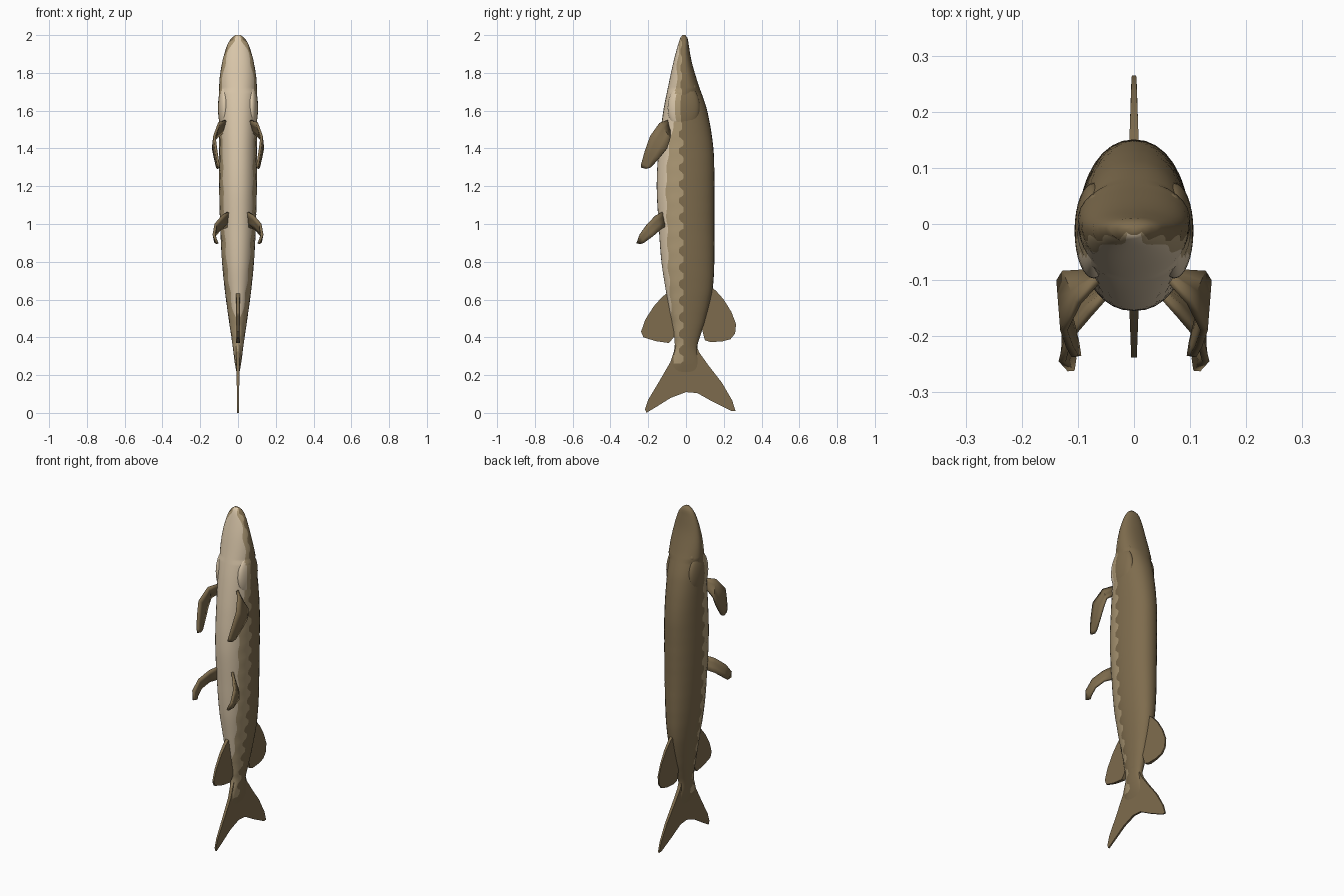
import bpy
import bmesh
import math
from mathutils import Vector

default_cube = bpy.data.objects.get("Cube")
if default_cube:
    bpy.data.objects.remove(default_cube, do_unlink=True)


def make_material(name, colour):
    material = bpy.data.materials.new(name)
    material.use_nodes = True
    rgba = (*colour, 1)
    material.diffuse_color = rgba
    material.node_tree.nodes["Principled BSDF"].inputs["Base Color"].default_value = rgba
    return material


CREAM, TAN, BROWN = range(3)
palette = [
    make_material("belly cream", (0.71, 0.58, 0.41)),
    make_material("flank tan", (0.42, 0.32, 0.18)),
    make_material("olive brown", (0.21, 0.15, 0.075)),
]


def finish(name, bm, materials, smooth_angle=40):
    """Turn a bmesh into a shaded object with outward normals."""
    bmesh.ops.recalc_face_normals(bm, faces=bm.faces)
    mesh = bpy.data.meshes.new(name)
    bm.to_mesh(mesh)
    bm.free()
    for material in materials:
        mesh.materials.append(material)
    obj = bpy.data.objects.new(name, mesh)
    bpy.context.collection.objects.link(obj)
    bpy.ops.object.select_all(action='DESELECT')
    obj.select_set(True)
    bpy.context.view_layer.objects.active = obj
    bpy.ops.object.shade_smooth_by_angle(angle=math.radians(smooth_angle))
    return obj


# Body stations: height, belly y, back y, half width, cream edge y
stations = [
    (0.2, -.08, .08, .005, -.08),
    (0.27, -.078, .07, .018, -.078),
    (0.35, -.06, .06, .028, -.06),
    (0.42, -.065, .08, .038, -.062),
    (0.5, -.08, .105, .05, -.075),
    (0.65, -.107, .14, .07, -.085),
    (0.8, -.13, .15, .085, -.095),
    (1.0, -.145, .15, .095, -.1),
    (1.2, -.155, .15, .1, -.105),
    (1.4, -.145, .145, .1, -.09),
    (1.6, -.12, .112, .1, -.055),
    (1.75, -.09, .062, .099, -.05),
    (1.86, -.066, .03, .083, -.045),
    (1.95, -.042, .014, .056, -.035),
    (1.985, -.03, .008, .034, -.025),
    (2.0, -.02, -.004, .014, -.015),
]


def body_at(z):
    """Smoothly interpolate the station table at a height."""
    i = max(k for k in range(len(stations) - 1) if stations[k][0] <= z + 1e-6)
    a, b = stations[i], stations[i + 1]
    before, after = stations[max(i - 1, 0)], stations[min(i + 2, len(stations) - 1)]
    span = b[0] - a[0]
    t = (z - a[0]) / span
    values = []
    for k in range(1, len(a)):
        m0 = (b[k] - before[k]) / (b[0] - before[0]) * span
        m1 = (after[k] - a[k]) / (after[0] - a[0]) * span
        values.append((2*t**3 - 3*t*t + 1) * a[k] + (t**3 - 2*t*t + t) * m0
                      + (3*t*t - 2*t**3) * b[k] + (t**3 - t*t) * m1)
    return values


def half_ring(z):
    """Section from belly to back, with vertices on the colour borders."""
    belly, back, width, cream_edge = body_at(z)
    middle = belly + (back - belly) * (0.6 if z > 1.7 else 0.47)

    def angle_of(y):
        reach = middle - belly if y < middle else back - middle
        return math.acos(max(-1, min(1, (middle - y) / reach)))

    wave = max(-1, min(1, 1.8 * math.sin(z * math.tau / 0.088)))
    wobble = 0.013 if z < 1.5 else 0.005
    first = max(0.05, angle_of(cream_edge + 0.004 * math.sin(z * 47)))
    second = max(first + 0.05, angle_of(-0.025 + wobble * wave))
    if z > 1.97:
        second = first + 0.3
    angles = [first * k / 5 for k in range(5)]
    angles += [first + (second - first) * k / 2 for k in range(2)]
    angles += [second + (math.pi - second) * k / 9 for k in range(10)]
    points = []
    for t in angles:
        reach = middle - belly if t < math.pi / 2 else back - middle
        points.append((width * max(0, math.sin(t)) ** 0.9, middle - reach * math.cos(t), z))
    return points


# Body and head in one loft, coloured in bands from belly to back
bm = bmesh.new()
rings = []
steps = 144
for n in range(steps + 1):
    side = half_ring(0.2 + 1.8 * n / steps)
    mirrored = [(-x, y, z) for x, y, z in side[-2:0:-1]]
    rings.append([bm.verts.new(p) for p in side + mirrored])
count = len(rings[0])
for low, high in zip(rings, rings[1:]):
    for k in range(count):
        face = bm.faces.new((low[k], low[(k + 1) % count], high[(k + 1) % count], high[k]))
        column = min(k, count - 1 - k)
        band = CREAM if column < 5 else TAN if column < 7 else BROWN
        if low[k].co.z < 0.26:
            band = BROWN
        elif low[k].co.z < 0.5 and band == CREAM:
            band = TAN
        face.material_index = band
for cap in (rings[0], rings[-1]):
    bm.faces.new(cap).material_index = BROWN
finish("body", bm, palette, 60)


def ellipsoid(name, centre, radii, banded):
    bm = bmesh.new()
    bmesh.ops.create_uvsphere(bm, u_segments=32, v_segments=20, radius=1)
    for v in bm.verts:
        v.co = Vector(c + r * p for c, r, p in zip(centre, radii, v.co))
    for face in bm.faces:
        y = face.calc_center_median().y
        face.material_index = BROWN
        if banded and y < -0.03:
            face.material_index = CREAM if y < -0.055 else TAN
    finish(name, bm, palette)


# Gill covers and eyes
for label, s in (("left", 1), ("right", -1)):
    ellipsoid(label + "_gill_cover", (s * .072, -.012, 1.615), (.034, .085, .125), True)
    ellipsoid(label + "_eye", (s * .066, .038, 1.72), (.017, .017, .022), False)


def flat_fin(name, outline, thickness):
    """Plate in the middle plane whose half thickness follows a linear rule."""
    bm = bmesh.new()
    sides = [[bm.verts.new((s * thickness(y, z), y, z)) for y, z in outline] for s in (1, -1)]
    for loop in sides:
        bm.faces.new(loop)
    n = len(outline)
    for k in range(n):
        j = (k + 1) % n
        bm.faces.new((sides[0][k], sides[0][j], sides[1][j], sides[1][k]))
    finish(name, bm, [palette[BROWN]])


# Middle fins and tail
flat_fin("dorsal_fin", [
    (.13, .67), (.16, .645), (.2, .6), (.24, .535), (.265, .47), (.26, .42),
    (.235, .39), (.19, .378), (.13, .375), (.1, .385), (.088, .43), (.07, .5)],
    lambda y, z: 0.014 - 0.038 * y)
flat_fin("anal_fin", [
    (-.095, .64), (-.13, .61), (-.17, .565), (-.215, .495), (-.238, .43), (-.225, .4),
    (-.16, .38), (-.09, .37), (-.065, .4), (-.05, .5)],
    lambda y, z: 0.014 + 0.038 * y)
flat_fin("tail_fin", [
    (-.05, .37), (-.082, .27), (-.14, .17), (-.2, .07), (-.217, .02), (-.21, 0),
    (-.16, .03), (-.08, .08), (0, .11), (.06, .105), (.14, .06), (.24, .01),
    (.262, .01), (.245, .065), (.19, .16), (.12, .25), (.07, .32), (.05, .37)],
    lambda y, z: 0.004 + 0.018 * z)


def paired_fin(name, rows):
    """Curved blades from leading and trailing edge points, one per side."""
    for label, s in (("left_", 1), ("right_", -1)):
        bm = bmesh.new()
        grid = []
        for lead, trail in rows:
            a, b = (Vector((s * p[0], p[1], p[2])) for p in (lead, trail))
            grid.append([bm.verts.new(a.lerp(b, k / 3)) for k in range(4)])
        for r, q in zip(grid, grid[1:]):
            for k in range(3):
                bm.faces.new((r[k], r[k + 1], q[k + 1], q[k]))
        obj = finish(label + name, bm, [palette[BROWN]])
        solid = obj.modifiers.new("thickness", 'SOLIDIFY')
        solid.thickness = 0.013
        solid.offset = 0


paired_fin("pectoral_fin", [
    ((.06, -.095, 1.55), (.07, -.085, 1.49)),
    ((.1, -.14, 1.535), (.122, -.085, 1.45)),
    ((.125, -.19, 1.465), (.132, -.1, 1.4)),
    ((.115, -.218, 1.385), (.122, -.14, 1.35)),
    ((.105, -.236, 1.32), (.11, -.185, 1.3)),
    ((.1, -.236, 1.3), (.104, -.21, 1.293))])
paired_fin("pelvic_fin", [
    ((.04, -.115, 1.07), (.045, -.105, .99)),
    ((.08, -.16, 1.045), (.095, -.135, .97)),
    ((.118, -.205, 1), (.125, -.175, .935)),
    ((.128, -.245, .945), (.12, -.22, .903)),
    ((.112, -.262, .9), (.108, -.24, .896))])
